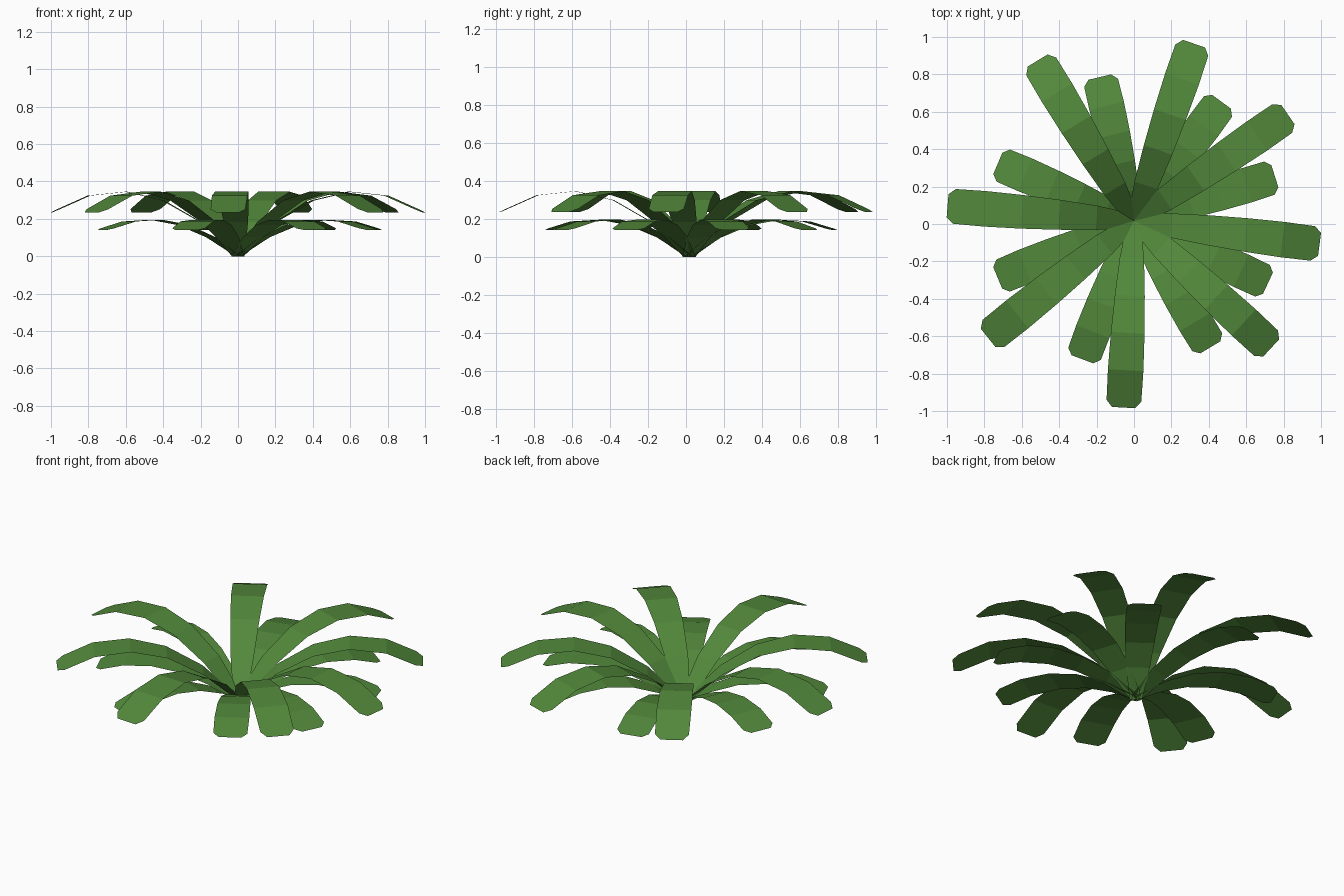
import bpy, bmesh, math
from mathutils import Vector

if "Cube" in bpy.data.objects:
    bpy.data.objects.remove(bpy.data.objects["Cube"])

green = bpy.data.materials.new("leaf_green")
green.diffuse_color = (0.085, 0.25, 0.044, 1)
green.use_nodes = True
green.node_tree.nodes["Principled BSDF"].inputs["Base Color"].default_value = green.diffuse_color

CENTRE = Vector((0, 0.017, 0))
# full leaf width at even steps from root to tip
WIDTHS = [0.07, 0.13, 0.16, 0.18, 0.19, 0.186]


def width_at(t):
    i = min(int(t * 5 + 1e-6), 4)
    f = t * 5 - i
    return WIDTHS[i] * (1 - f) + WIDTHS[i + 1] * f


def leaf(name, angle, reach, rise, drop, chamfer):
    """Flat arching strip with clipped tip corners."""
    a = math.radians(angle)
    out = Vector((math.cos(a), math.sin(a), 0))
    side = Vector((-math.sin(a), math.cos(a), 0))

    def height(t):
        return rise * t - drop * t * t

    # rows of (distance, height, half width)
    rows = [(reach * t, height(t), width_at(t) / 2)
            for t in (0, 0.2, 0.4, 0.6, 0.8)]
    k = (0.2 - chamfer) / 0.2
    rows.append((reach * (1 - chamfer),
                 height(0.8) * (1 - k) + height(1) * k, WIDTHS[5] / 2))
    rows.append((reach, height(1), 0.062))

    bm = bmesh.new()
    previous = None
    for r, z, w in rows:
        p = CENTRE + out * r + Vector((0, 0, z))
        pair = (bm.verts.new(p - side * w), bm.verts.new(p + side * w))
        if previous:
            bm.faces.new((previous[0], pair[0], pair[1], previous[1]))
        previous = pair
    mesh = bpy.data.meshes.new(name)
    bm.to_mesh(mesh)
    bm.free()
    mesh.materials.append(green)
    bpy.context.collection.objects.link(bpy.data.objects.new(name, mesh))


# upper ring of long leaves
for i, ang in enumerate((-7.2, 34.6, 71.3, 121, 175.4, 218.7, 266.8, 317.2)):
    leaf(f"long_leaf_{i + 1}", ang, 1.0, 1.085, 0.85, 0.037)

# lower ring of short leaves
for i, ang in enumerate((17.5, 53.7, 103.4, 157.1, 202.7, 249.6, 301.1, 335)):
    leaf(f"short_leaf_{i + 1}", ang, 0.79, 0.6025, 0.4625, 0.04)
